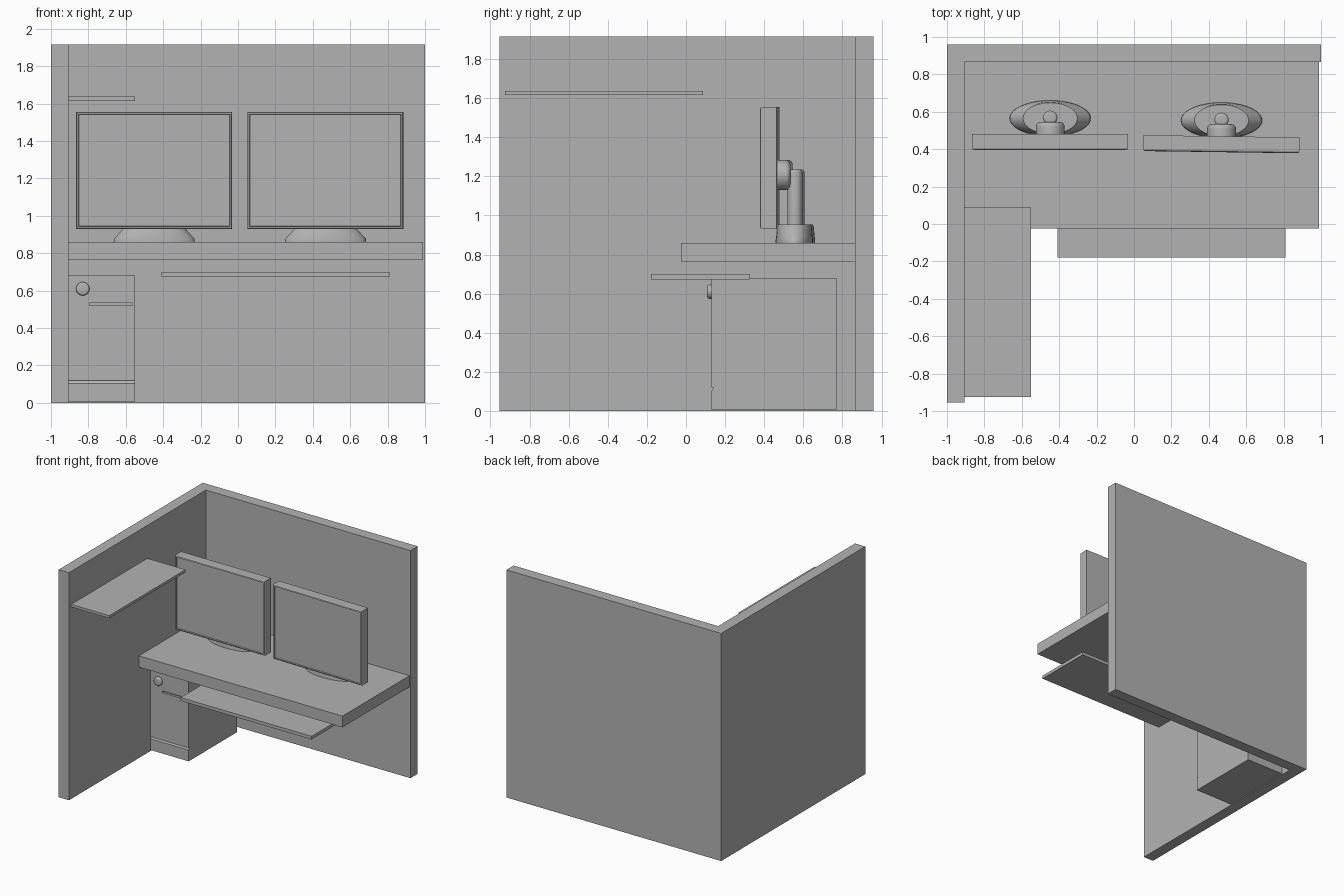
import bpy, bmesh, math
from mathutils import Matrix, Vector

if "Cube" in bpy.data.objects:
    bpy.data.objects.remove(bpy.data.objects["Cube"], do_unlink=True)

GREY = (0.45, 0.45, 0.45, 1)
grey = bpy.data.materials.new("light grey")
grey.use_nodes = True
grey.diffuse_color = GREY
grey.node_tree.nodes["Principled BSDF"].inputs["Base Color"].default_value = GREY


def finish(name, bm, smooth=False):
    bmesh.ops.recalc_face_normals(bm, faces=bm.faces)
    mesh = bpy.data.meshes.new(name)
    bm.to_mesh(mesh)
    bm.free()
    obj = bpy.data.objects.new(name, mesh)
    bpy.context.collection.objects.link(obj)
    mesh.materials.append(grey)
    bpy.ops.object.select_all(action="DESELECT")
    obj.select_set(True)
    bpy.context.view_layer.objects.active = obj
    if smooth:
        bpy.ops.object.shade_smooth_by_angle(angle=math.radians(40))
    return obj


def box_mesh(x, y, z):
    bm = bmesh.new()
    bmesh.ops.create_cube(bm, size=1)
    for v in bm.verts:
        v.co = [r[0] if c < 0 else r[1] for c, r in zip(v.co, (x, y, z))]
    return bm


def box(name, x, y, z):
    return finish(name, box_mesh(x, y, z))


def prism(name, points, move):
    """Extrude a flat outline along a vector."""
    bm = bmesh.new()
    face = bm.faces.new([bm.verts.new(p) for p in points])
    new = bmesh.ops.extrude_face_region(bm, geom=[face])["geom"]
    bmesh.ops.translate(bm, vec=move, verts=[v for v in new if isinstance(v, bmesh.types.BMVert)])
    # the starting cap survives the extrusion only if still valid
    if not face.is_valid:
        bmesh.ops.holes_fill(bm, edges=bm.edges[:])
    return finish(name, bm)


def lathe(name, rings, centre, axis="Z", sides=32):
    """Stack elliptical rings (rx, ry, height) along an axis and cap the ends."""
    turn = Matrix.Rotation(math.pi / 2, 3, "X") if axis == "-Y" else \
        Matrix.Rotation(-math.pi / 2, 3, "X") if axis == "Y" else Matrix.Identity(3)
    bm = bmesh.new()
    loops = []
    for rx, ry, h in rings:
        angles = [math.tau * i / sides for i in range(sides)]
        loops.append([bm.verts.new(Vector(centre) + turn @ Vector(
            (rx * math.cos(a), ry * math.sin(a), h))) for a in angles])
    for low, high in zip(loops, loops[1:]):
        for i in range(sides):
            j = (i + 1) % sides
            bm.faces.new((low[i], low[j], high[j], high[i]))
    bm.faces.new(loops[0])
    bm.faces.new(loops[-1])
    return finish(name, bm, smooth=True)


def rounded(radius, start, end, corner, steps=5):
    """Straight cylinder rings whose far end is rounded over."""
    rings = [(radius, radius, start)]
    for i in range(steps + 1):
        a = math.pi / 2 * i / steps
        r = radius - corner + corner * math.cos(a)
        rings.append((r, r, end - corner + corner * math.sin(a)))
    return rings


# Partition walls, one L-shaped piece
prism("partition_walls",
      [(-1, -0.955, 0), (-0.905, -0.955, 0), (-0.905, 0.865, 0),
       (1, 0.865, 0), (1, 0.96, 0), (-1, 0.96, 0)], (0, 0, 1.915))

# Desk, sliding tray and wall shelf
box("desk_top", (-0.905, 0.99), (-0.025, 0.865), (0.765, 0.86))
box("keyboard_tray", (-0.41, 0.81), (-0.178, 0.325), (0.673, 0.7))
box("wall_shelf", (-0.905, -0.55), (-0.925, 0.088), (1.615, 1.637))

# Cabinet with a drawer groove near the floor
cabinet = prism("cabinet",
                [(-0.905, y, z) for y, z in
                 ((0.13, 0.008), (0.13, 0.103), (0.142, 0.12), (0.13, 0.12),
                  (0.13, 0.68), (0.77, 0.68), (0.77, 0.008))], (0.355, 0, 0))

# Finger slot cut into the cabinet front
cutter = box("slot_cutter", (-0.795, -0.567), (0.1, 0.15), (0.52, 0.535))
cutter.hide_render = True
cut = cabinet.modifiers.new("slot", "BOOLEAN")
cut.operation = "DIFFERENCE"
cut.object = cutter
bpy.context.view_layer.objects.active = cabinet
bpy.ops.object.modifier_apply(modifier=cut.name)
bpy.data.objects.remove(cutter, do_unlink=True)

# Round cabinet lock
lathe("cabinet_lock", rounded(0.036, -0.005, 0.022, 0.012), (-0.83, 0.13, 0.61), "-Y")


def monitor(side, x, y, angle):
    # Panel with softened front rim and recessed screen
    bm = box_mesh((-0.417, 0.417), (-0.085, 0), (0.93, 1.556))
    front = min(bm.faces, key=lambda f: f.calc_center_median().y)
    bmesh.ops.bevel(bm, geom=list(front.edges), offset=0.012, segments=2,
                    profile=0.5, affect="EDGES")
    front = min(bm.faces, key=lambda f: f.calc_center_median().y)
    bmesh.ops.inset_region(bm, faces=[front], thickness=0.004)
    bmesh.ops.translate(bm, vec=(0, 0.01, 0), verts=front.verts)
    panel = finish(side + "_monitor_panel", bm)
    panel.location = (x, y, 0)
    panel.rotation_euler.z = math.radians(angle)

    # Oval foot, round neck and swivel joint
    lathe(side + "_monitor_foot",
          [(0.217, 0.096, 0.858), (0.215, 0.095, 0.878), (0.203, 0.093, 0.89),
           (0.155, 0.088, 0.945), (0.145, 0.083, 0.955)], (x, y + 0.085, 0), sides=48)
    lathe(side + "_monitor_neck", rounded(0.038, 0.94, 1.235, 0.015), (x, y + 0.088, 0))
    lathe(side + "_monitor_joint", rounded(0.077, -0.005, 0.065, 0.025), (x, y, 1.207), "Y")


monitor("right", -0.448, 0.48, 0)
monitor("left", 0.468, 0.469, -0.8)
